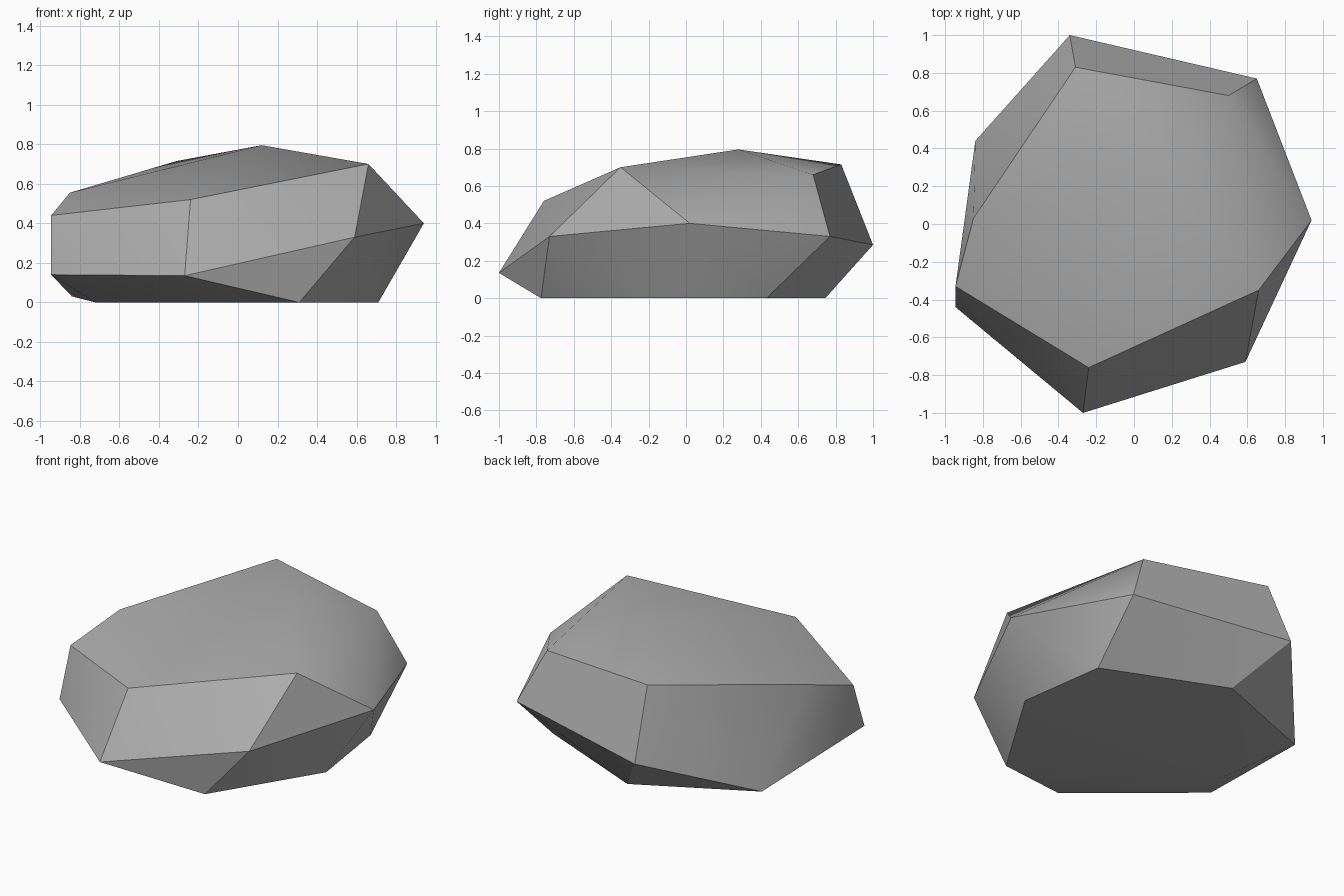
import bpy
import bmesh
import math

# Remove the default cube only
default_cube = bpy.data.objects.get("Cube")
if default_cube:
    bpy.data.objects.remove(default_cube, do_unlink=True)


def make_material(name, colour):
    material = bpy.data.materials.new(name)
    material.use_nodes = True
    material.diffuse_color = colour
    shader = next(n for n in material.node_tree.nodes if n.type == "BSDF_PRINCIPLED")
    shader.inputs["Base Color"].default_value = colour
    shader.inputs["Roughness"].default_value = 0.9
    return material


# Corner rings of the boulder, from the crown down to the ground
crown_peak = [(.12, .28, .795)]
upper_ring = [(-.31, .83, .715), (.5, .68, .66), (.66, -.35, .7),
              (-.24, -.76, .52), (-.85, .03, .555)]
middle_ring = [(-.34, 1, .285), (.65, .77, .33), (.94, .02, .4),
               (.59, -.73, .33), (-.27, -1, .135), (-.945, -.44, .14),
               (-.945, -.33, .44), (-.84, .44, .03)]
ground_ring = [(.71, -.13, 0), (.63, .43, 0), (-.11, .745, 0),
               (-.72, -.11, 0), (.31, -.775, 0)]


def build_hull(name, points, material):
    """Wrap a faceted solid around a handful of corners."""
    bm = bmesh.new()
    for point in points:
        bm.verts.new(point)
    bmesh.ops.convex_hull(bm, input=bm.verts[:])
    loose = [v for v in bm.verts if not v.link_faces]
    bmesh.ops.delete(bm, geom=loose, context="VERTS")
    # Merge coplanar triangles into broad facets
    bmesh.ops.dissolve_limit(bm, angle_limit=math.radians(1),
                             verts=bm.verts[:], edges=bm.edges[:])
    bmesh.ops.recalc_face_normals(bm, faces=bm.faces[:])
    mesh = bpy.data.meshes.new(name)
    bm.to_mesh(mesh)
    bm.free()
    mesh.materials.append(material)
    obj = bpy.data.objects.new(name, mesh)
    bpy.context.collection.objects.link(obj)
    return obj


# Boulder with soft shading inside the broad facets and sharp ridges
stone_grey = make_material("stone grey", (.42, .42, .42, 1))
boulder = build_hull("boulder", crown_peak + upper_ring + middle_ring + ground_ring,
                     stone_grey)
bpy.ops.object.select_all(action="DESELECT")
boulder.select_set(True)
bpy.context.view_layer.objects.active = boulder
bpy.ops.object.shade_smooth_by_angle(angle=math.radians(30))
